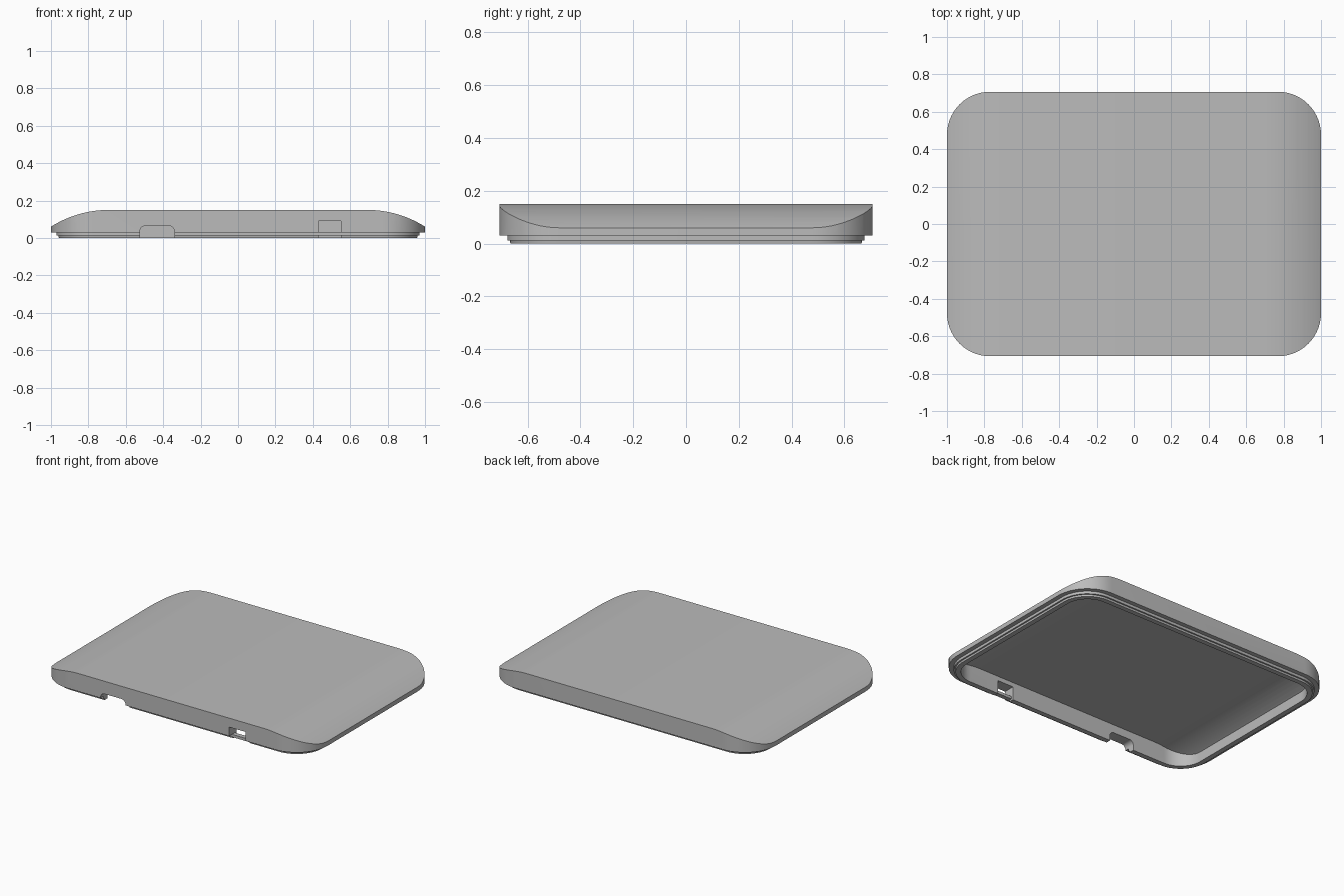
import bpy, bmesh
from math import cos, sin, pi, asin, radians

HALF_X, HALF_Y, CORNER = 1.0, 0.707, 0.23
WALL = 0.075

cube = bpy.data.objects.get("Cube")
if cube:
    bpy.data.objects.remove(cube, do_unlink=True)

grey = bpy.data.materials.new("plain grey")
grey.use_nodes = True
grey.diffuse_color = (0.5, 0.5, 0.5, 1)
grey.node_tree.nodes["Principled BSDF"].inputs["Base Color"].default_value = (0.5, 0.5, 0.5, 1)


def loft(name, rings):
    """Closed solid through matching rings of points."""
    bm = bmesh.new()
    loops = [[bm.verts.new(p) for p in ring] for ring in rings]
    for a, b in zip(loops, loops[1:]):
        for i in range(len(a)):
            j = (i + 1) % len(a)
            bm.faces.new((a[i], a[j], b[j], b[i]))
    bm.faces.new(loops[0])
    bm.faces.new(loops[-1])
    bmesh.ops.recalc_face_normals(bm, faces=bm.faces)
    mesh = bpy.data.meshes.new(name)
    bm.to_mesh(mesh)
    bm.free()
    mesh.materials.append(grey)
    obj = bpy.data.objects.new(name, mesh)
    bpy.context.collection.objects.link(obj)
    return obj


def rounded_ring(inset, z, steps=14):
    """Plan outline of the cover, moved inwards."""
    r = CORNER - inset
    cx, cy = HALF_X - CORNER, HALF_Y - CORNER
    ring = []
    for k, (sx, sy) in enumerate([(1, 1), (-1, 1), (-1, -1), (1, -1)]):
        for i in range(steps + 1):
            a = (k + i / steps) * pi / 2
            ring.append((sx * cx + r * cos(a), sy * cy + r * sin(a), z))
    return ring


def arch(name, drop, steps=12):
    """Flat crown with a falling arc at each side, run front to back."""
    radius, flat = 0.58, 0.69
    sweep = asin(0.34 / radius)
    right = [(flat + (radius - drop) * sin(sweep * i / steps),
              0.15 - radius + (radius - drop) * cos(sweep * i / steps))
             for i in range(steps + 1)]
    right.append((1.1, right[-1][1] - 0.04))
    right.append((1.1, -0.2))
    outline = right + [(-x, z) for x, z in reversed(right)]
    return loft(name, [[(x, y, z) for x, z in outline] for y in (-1, 1)])


def front_cutter(name, x0, x1, z1, r):
    """Opening through the front wall, with rounded upper corners."""
    outline = [(x0, -0.1), (x1, -0.1)]
    if r:
        for cx, start in ((x1 - r, 0), (x0 + r, pi / 2)):
            outline += [(cx + r * cos(start + i * pi / 12), z1 - r + r * sin(start + i * pi / 12))
                        for i in range(7)]
    else:
        outline += [(x1, z1), (x0, z1)]
    return loft(name, [[(x, y, z) for x, z in outline] for y in (-0.8, -0.58)])


def combine(obj, other, operation):
    mod = obj.modifiers.new(operation.lower(), 'BOOLEAN')
    mod.operation, mod.object, mod.solver = operation, other, 'EXACT'
    bpy.context.view_layer.objects.active = obj
    bpy.ops.object.modifier_apply(modifier=mod.name)
    bpy.data.objects.remove(other, do_unlink=True)


# Arched outer body
cover = loft("cover_shell", [rounded_ring(0, 0.03), rounded_ring(0, 0.3)])
combine(cover, arch("outer_arch", 0), 'INTERSECT')

# Stepped locating lip under the rim
lip = loft("lip", [rounded_ring(0.03, 0.05), rounded_ring(0.03, 0.012),
                   rounded_ring(0.04, 0.012), rounded_ring(0.042, 0)])
combine(cover, lip, 'UNION')

# Hollow underside following the arch
cavity = loft("cavity", [rounded_ring(WALL, -0.1), rounded_ring(WALL, 0.3)])
combine(cavity, arch("inner_arch", 0.03), 'INTERSECT')
combine(cover, cavity, 'DIFFERENCE')

# Front openings
combine(cover, front_cutter("round_notch", -0.525, -0.34, 0.065, 0.03), 'DIFFERENCE')
combine(cover, front_cutter("square_notch", 0.43, 0.55, 0.09, 0), 'DIFFERENCE')

# Thin bar bridging the square opening
y0, y1 = -HALF_Y + 0.03, -HALF_Y + 0.06
loft("notch_bar", [[(x, y0, 0.012), (x, y1, 0.012), (x, y1, 0.03), (x, y0, 0.03)]
                   for x in (0.42, 0.56)])

# Smooth curves, crisp edges
bpy.ops.object.select_all(action='DESELECT')
cover.select_set(True)
bpy.context.view_layer.objects.active = cover
bpy.ops.object.shade_smooth_by_angle(angle=radians(25))
